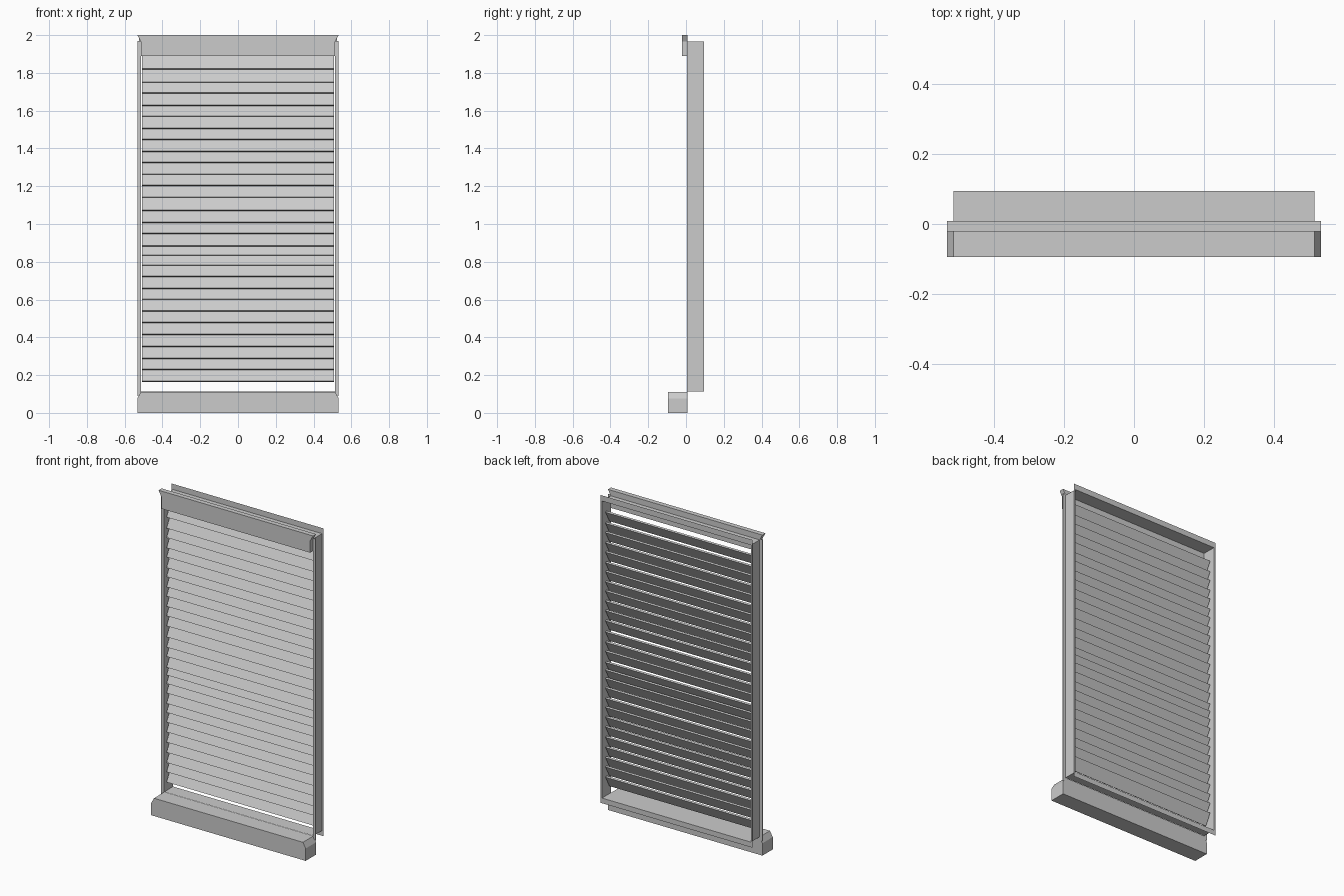
import bpy

if "Cube" in bpy.data.objects:
    bpy.data.objects.remove(bpy.data.objects["Cube"])


def make_object(name, verts, faces):
    mesh = bpy.data.meshes.new(name)
    mesh.from_pydata(verts, [], faces)
    mesh.update()
    obj = bpy.data.objects.new(name, mesh)
    bpy.context.collection.objects.link(obj)
    return obj


def extrude_profile(name, profile, axis, a, b):
    """Solid prism: profile is (y,z) for axis x, or (x,z) for axis y."""
    n = len(profile)
    place = (lambda p, t: (t, p[0], p[1])) if axis == 'x' else (lambda p, t: (p[0], t, p[1]))
    verts = [place(p, t) for t in (a, b) for p in profile]
    faces = [(i, (i + 1) % n, n + (i + 1) % n, n + i) for i in range(n)]
    faces += [tuple(reversed(range(n))), tuple(range(n, 2 * n))]
    if axis == 'x':
        faces = [tuple(reversed(f)) for f in faces]
        faces = [tuple(reversed(f)) for f in faces] if b > a else faces
    else:
        faces = [tuple(reversed(f)) for f in faces]
    return make_object(name, verts, faces)


def loft_rings(name, rings):
    """Skin a series of rectangular rings (half width, bottom z, top z, y)."""
    verts, faces = [], []
    for w, z0, z1, y in rings:
        verts += [(-w, y, z0), (w, y, z0), (w, y, z1), (-w, y, z1)]
    for r in range(len(rings) - 1):
        for i in range(4):
            j = (i + 1) % 4
            faces.append((4 * r + i, 4 * r + j, 4 * r + 4 + j, 4 * r + 4 + i))
    return make_object(name, verts, faces)


W, IN = 0.533, 0.514        # outer and inner half widths
FRONT, BACK = 0.008, 0.094  # frame depth

# Sill with chamfered upper ends
extrude_profile("sill", [(-W, 0), (W, 0), (W, 0.077), (IN, 0.111), (-IN, 0.111), (-W, 0.077)],
                'y', -0.094, FRONT)

# Head board flaring out at the top
extrude_profile("head_board", [(-IN, 1.89), (IN, 1.89), (IN, 1.965), (W, 2.0), (-W, 2.0), (-IN, 1.965)],
                'y', -0.022, FRONT)

# Recess lining with its thin rear flange
loft_rings("recess_lining", [(IN, 0.112, 1.965, FRONT), (IN, 0.112, 1.965, BACK),
                             (0.525, 0.08, 2.0, BACK)])

# Thin front casing strips
for side, label in ((-1, "left"), (1, "right")):
    x0, x1 = sorted((side * IN, side * W))
    extrude_profile(label + "_casing", [(x0, 0.09), (x1, 0.09), (x1, 1.97), (x0, 1.97)],
                    'y', FRONT - 0.004, FRONT)

# Overlapping tilted slats, slightly unevenly spaced
slat_bottoms = [0.164, 0.228, 0.286, 0.35, 0.413, 0.477, 0.538, 0.599, 0.655, 0.72,
                0.779, 0.832, 0.88, 0.948, 1.006, 1.07, 1.139, 1.202, 1.261, 1.324,
                1.382, 1.446, 1.502, 1.568, 1.626, 1.69, 1.748, 1.817]
for i, z in enumerate(slat_bottoms):
    extrude_profile(f"slat_{i + 1}", [(0.030, z), (0.068, z + 0.070), (0.059, z + 0.075), (0.021, z + 0.005)],
                    'x', -0.508, 0.508)
